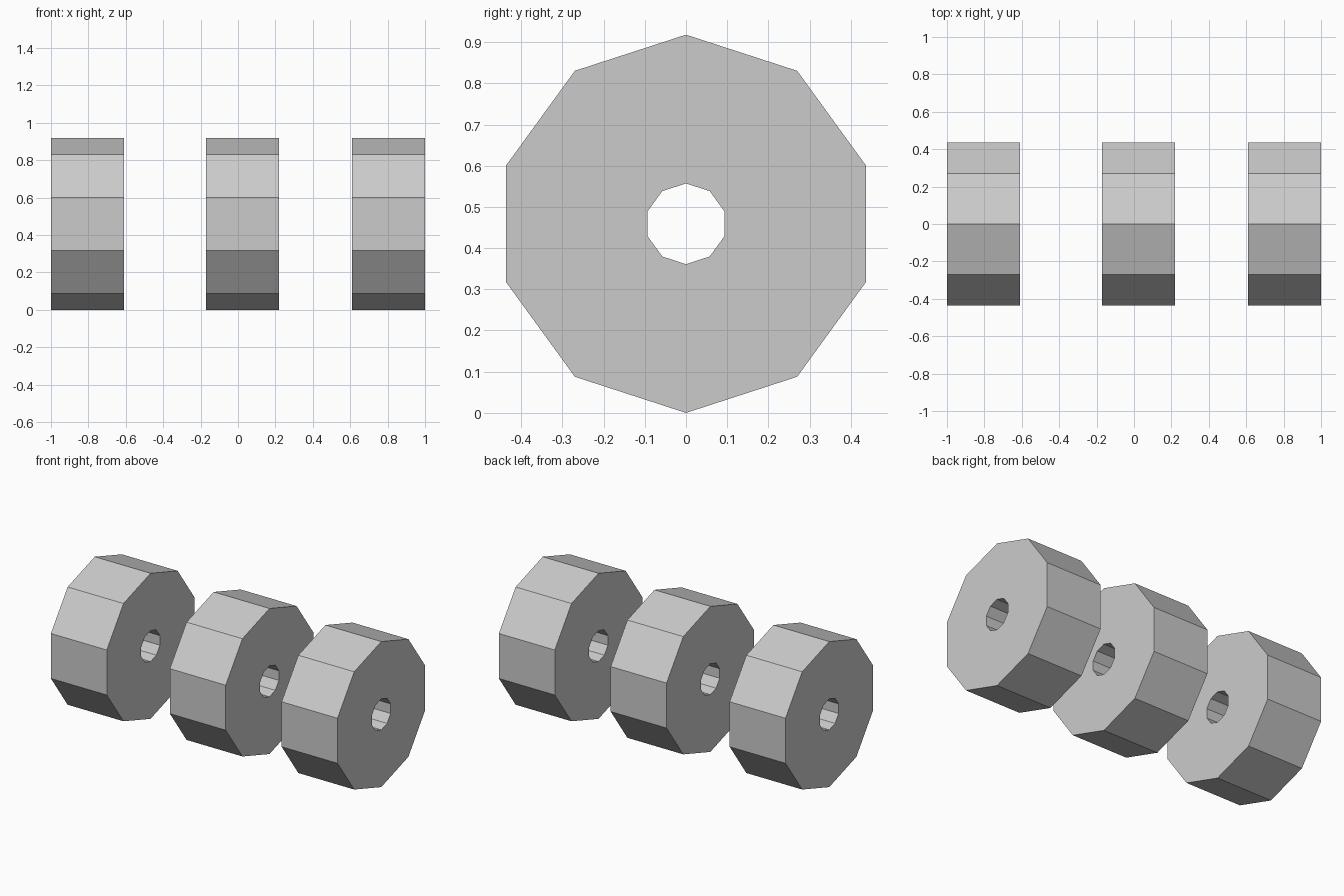
import bpy
import bmesh
from math import sin, cos, tau

if "Cube" in bpy.data.objects:
    bpy.data.objects.remove(bpy.data.objects["Cube"])

SIDES = 10
OUTER, HOLE = 0.459, 0.098
WIDTH = 0.39


def wheel(name, x):
    """Ten-sided wheel with a ten-sided through hole, axis along x."""
    bm = bmesh.new()
    h = WIDTH / 2
    # Cross-section corners, spun round the axle
    section = [(-h, OUTER), (h, OUTER), (h, HOLE), (-h, HOLE)]
    rings = []
    for i in range(SIDES):
        a = tau * i / SIDES
        rings.append([bm.verts.new((px, r * sin(a), r * cos(a))) for px, r in section])
    for i in range(SIDES):
        p, q = rings[i], rings[(i + 1) % SIDES]
        for j in range(4):
            k = (j + 1) % 4
            bm.faces.new((p[j], p[k], q[k], q[j]))
    bmesh.ops.recalc_face_normals(bm, faces=bm.faces)
    mesh = bpy.data.meshes.new(name)
    bm.to_mesh(mesh)
    bm.free()
    obj = bpy.data.objects.new(name, mesh)
    obj.location = (x, 0, OUTER)
    bpy.context.collection.objects.link(obj)
    return obj


# Three wheels in a row
for name, x in (("left_wheel", -0.805), ("middle_wheel", 0.025), ("right_wheel", 0.805)):
    wheel(name, x)
